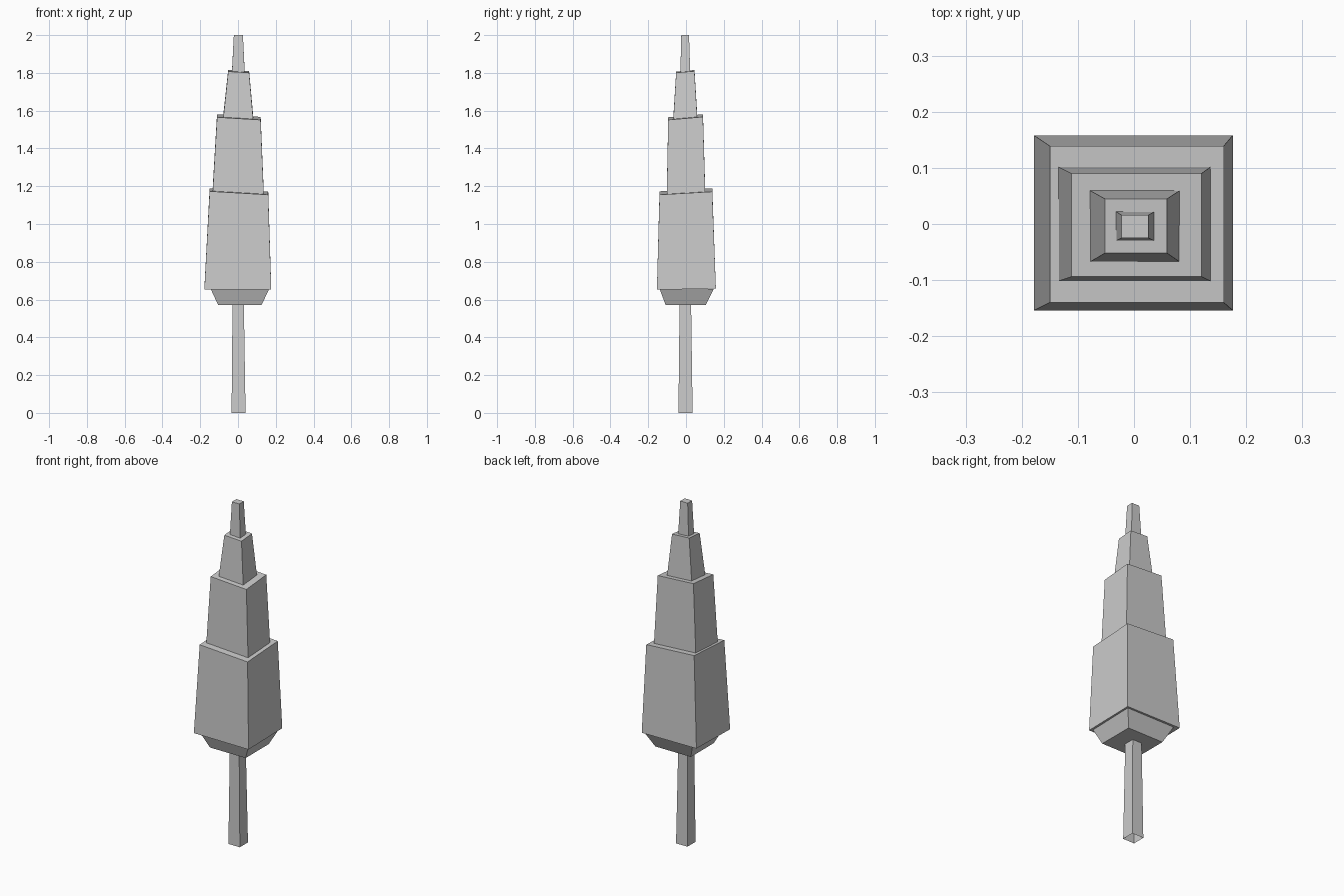
import bpy
import bmesh

if "Cube" in bpy.data.objects:
    bpy.data.objects.remove(bpy.data.objects["Cube"])


def ring(x0, x1, y0, y1, z, tilt_x=0.0, tilt_y=0.0):
    """Four corners of a rectangle, optionally sloped along x and y."""
    corners = [(x0, y0, -1, -1), (x1, y0, 1, -1), (x1, y1, 1, 1), (x0, y1, -1, 1)]
    return [(x, y, z + sx * tilt_x + sy * tilt_y) for x, y, sx, sy in corners]


def frustum(name, lower, upper, cap_bottom=False, cap_top=True):
    """Flat-shaded four-sided block between two rings."""
    bm = bmesh.new()
    lo = [bm.verts.new(c) for c in lower]
    hi = [bm.verts.new(c) for c in upper]
    for i in range(4):
        j = (i + 1) % 4
        bm.faces.new((lo[i], lo[j], hi[j], hi[i]))
    if cap_bottom:
        bm.faces.new(lo[::-1])
    if cap_top:
        bm.faces.new(hi)
    mesh = bpy.data.meshes.new(name)
    bm.to_mesh(mesh)
    bm.free()
    obj = bpy.data.objects.new(name, mesh)
    bpy.context.collection.objects.link(obj)
    return obj


# Trunk, open at both ends
frustum("trunk",
        ring(-0.034, 0.04, -0.04, 0.035, 0.0),
        ring(-0.029, 0.031, -0.034, 0.027, 0.575), cap_top=False)

# Inverted skirt beneath the foliage
frustum("foliage_underside",
        ring(-0.105, 0.125, -0.108, 0.105, 0.571),
        ring(-0.145, 0.165, -0.14, 0.148, 0.657), cap_bottom=True, cap_top=False)

# Foliage tiers, each with a slightly sloping top
frustum("foliage_tier_1",
        ring(-0.178, 0.176, -0.154, 0.158, 0.656, -0.001, 0.003),
        ring(-0.150, 0.160, -0.140, 0.139, 1.172, -0.009, 0.008), cap_bottom=True)
frustum("foliage_tier_2",
        ring(-0.135, 0.137, -0.102, 0.102, 1.155, -0.009, 0.008),
        ring(-0.111, 0.120, -0.094, 0.090, 1.566, -0.007, 0.008))
frustum("foliage_tier_3",
        ring(-0.079, 0.082, -0.068, 0.060, 1.553, -0.007, 0.008),
        ring(-0.052, 0.059, -0.052, 0.045, 1.808, -0.003, 0.004))
frustum("foliage_tip",
        ring(-0.032, 0.036, -0.030, 0.022, 1.80, -0.003, 0.004),
        ring(-0.022, 0.026, -0.025, 0.016, 2.0))
